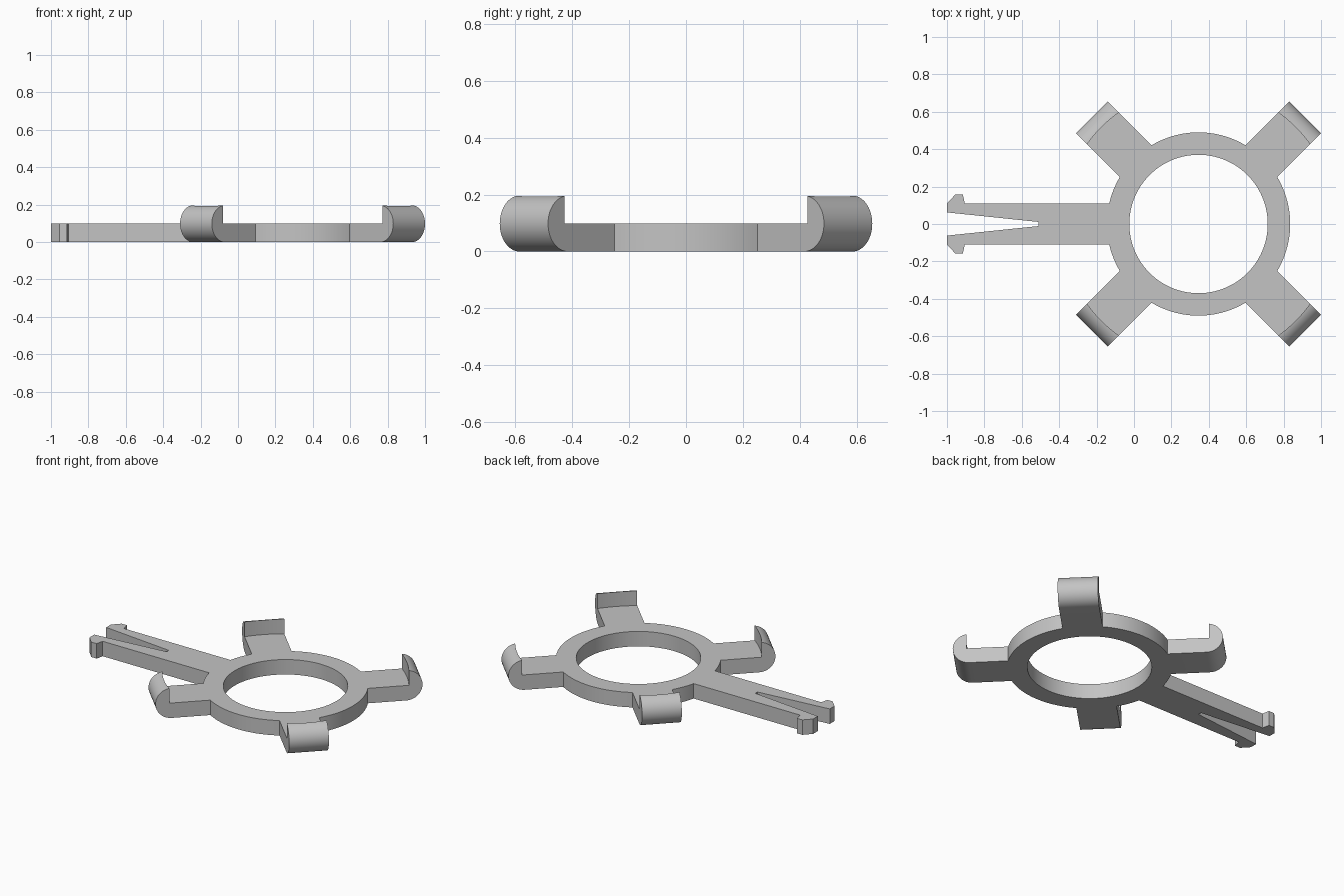
import bpy, bmesh, math
from mathutils import Matrix, Vector

if "Cube" in bpy.data.objects:
    bpy.data.objects.remove(bpy.data.objects["Cube"], do_unlink=True)

CX = 0.345          # ring centre
T = 0.098           # plate thickness
HOOK_R = 0.098      # radius of the rounded hook back
HOOK_C = 0.708      # distance of the hook rounding from the ring centre
HALF_W = 0.12       # half width of a hook arm

grey = bpy.data.materials.new("grey plastic")
grey.use_nodes = True
grey.diffuse_color = (0.55, 0.55, 0.55, 1)
grey.node_tree.nodes["Principled BSDF"].inputs["Base Color"].default_value = (0.55, 0.55, 0.55, 1)


def prism(name, outline, depth, matrix):
    """Extrude a flat outline along local z and place it."""
    bm = bmesh.new()
    face = bm.faces.new([bm.verts.new((x, y, 0)) for x, y in outline])
    ext = bmesh.ops.extrude_face_region(bm, geom=[face])
    verts = [g for g in ext["geom"] if isinstance(g, bmesh.types.BMVert)]
    bmesh.ops.translate(bm, vec=Vector((0, 0, depth)), verts=verts)
    bmesh.ops.recalc_face_normals(bm, faces=bm.faces)
    bmesh.ops.transform(bm, matrix=matrix, verts=bm.verts)
    mesh = bpy.data.meshes.new(name)
    bm.to_mesh(mesh)
    bm.free()
    mesh.materials.append(grey)
    obj = bpy.data.objects.new(name, mesh)
    bpy.context.collection.objects.link(obj)
    return obj


def arc(radius, start, end, steps, cx=0, cy=0):
    return [(cx + radius * math.cos(math.radians(start + (end - start) * i / steps)),
             cy + radius * math.sin(math.radians(start + (end - start) * i / steps)))
            for i in range(steps + 1)]


def combine(target, tool, operation):
    """Boolean the tool into the target, then discard the tool."""
    mod = target.modifiers.new(operation, 'BOOLEAN')
    mod.operation, mod.solver, mod.object = operation, 'EXACT', tool
    bpy.context.view_layer.objects.active = target
    bpy.ops.object.modifier_apply(modifier=mod.name)
    bpy.data.objects.remove(tool, do_unlink=True)


def cylinder(name, radius, z0, z1):
    return prism(name, arc(radius, 0, 360, 128)[:-1], z1 - z0,
                 Matrix.Translation((CX, 0, z0)))


# Ring plate
body = cylinder("clip_ring", 0.49, 0, T)

# Four hook arms: side profile with a rounded back, extruded across the width
profile = [(0.42, 0)] + arc(HOOK_R, -90, 90, 32, HOOK_C, HOOK_R) + [(HOOK_C + 0.02, 0.192)]
profile = [(0.42, 0)] + arc(HOOK_R, -90, 90, 32, HOOK_C, HOOK_R) + [(0.42, 2 * HOOK_R)]
for angle in (45, 135, 225, 315):
    place = (Matrix.Translation((CX, 0, 0)) @ Matrix.Rotation(math.radians(angle), 4, 'Z')
             @ Matrix.Translation((0, HALF_W, 0)) @ Matrix.Rotation(math.pi / 2, 4, 'X'))
    hook = prism("hook_arm", profile, 2 * HALF_W, place)
    # Round seat cut behind the hook lip
    combine(hook, cylinder("seat_cutter", 0.733, T, 0.3), 'DIFFERENCE')
    combine(body, hook, 'UNION')

# Split snap-in arm with barbed tips, mirrored across y
half = [(-0.51, 0.011), (-1.0, 0.062), (-1.0, 0.11), (-0.955, 0.158),
        (-0.915, 0.158), (-0.905, 0.11), (CX - 0.43, 0.11)]
outline = half + [(x, -y) for x, y in reversed(half)]
combine(body, prism("snap_arm", outline, T, Matrix.Identity(4)), 'UNION')

# Centre bore
combine(body, cylinder("bore_cutter", 0.37, -0.1, 0.3), 'DIFFERENCE')

# Smooth the curved walls, keep the edges sharp
bpy.ops.object.select_all(action='DESELECT')
body.select_set(True)
bpy.context.view_layer.objects.active = body
bpy.ops.object.shade_smooth_by_angle(angle=math.radians(30))
